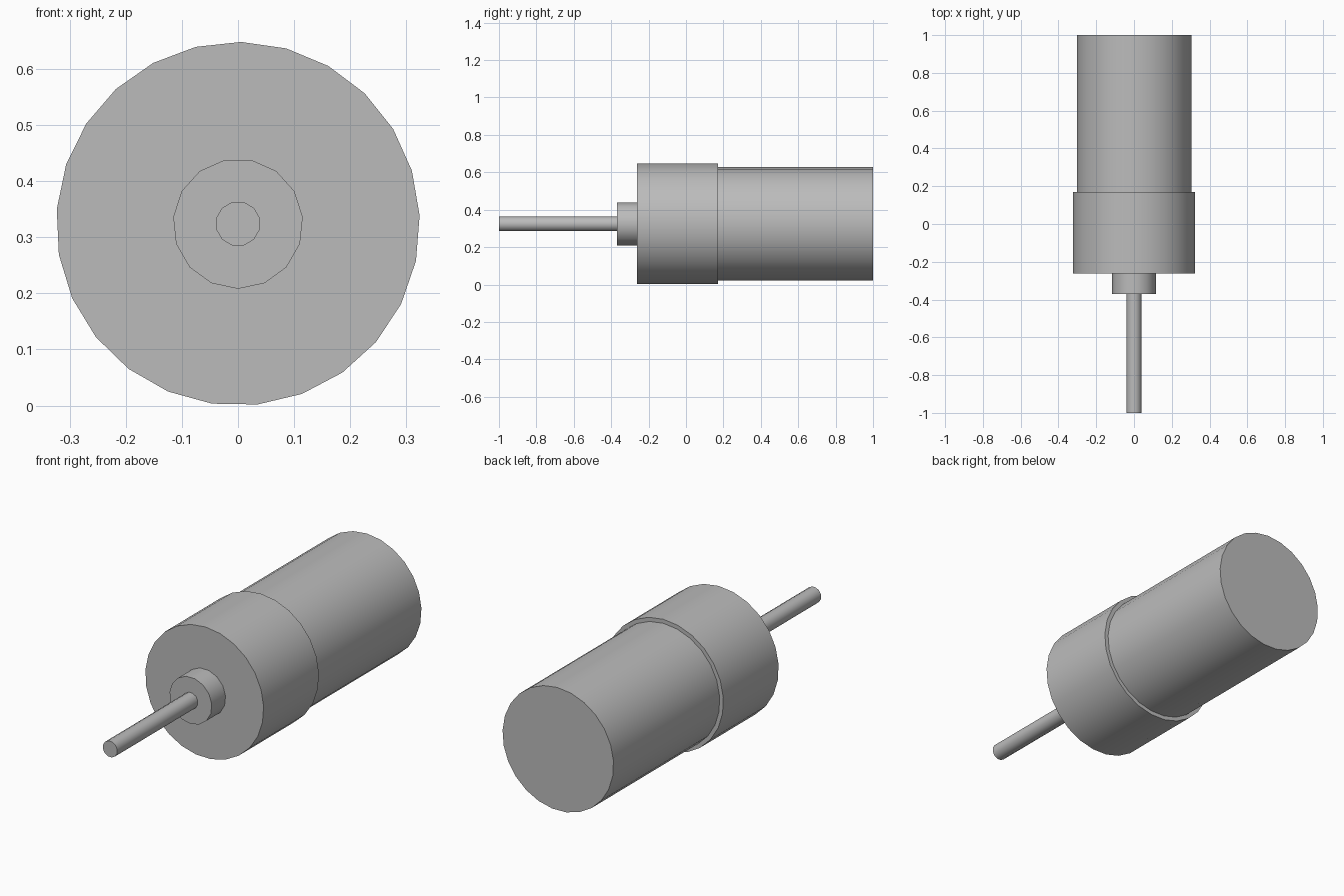
import bpy
import bmesh
import math
from mathutils import Matrix

cube = bpy.data.objects.get("Cube")
if cube:
    bpy.data.objects.remove(cube, do_unlink=True)

AXIS_Z = 0.324

# Single plain grey
grey = bpy.data.materials.new("plain grey")
grey.use_nodes = True
colour = (0.5, 0.5, 0.5, 1.0)
grey.diffuse_color = colour
grey.node_tree.nodes["Principled BSDF"].inputs["Base Color"].default_value = colour


def cylinder(name, radius, y_front, y_back, sides, start_deg):
    """Capped cylinder along y; start_deg is the angle of one corner seen from the front."""
    bm = bmesh.new()
    bmesh.ops.create_circle(bm, cap_ends=True, radius=radius, segments=sides)
    # Blender's circle begins on +y: bring that corner to +x, then to the wanted angle
    bmesh.ops.rotate(bm, verts=bm.verts, matrix=Matrix.Rotation(math.radians(start_deg - 90), 3, "Z"))
    bmesh.ops.rotate(bm, verts=bm.verts, matrix=Matrix.Rotation(math.radians(90), 3, "X"))
    side = bmesh.ops.extrude_face_region(bm, geom=bm.faces[:], use_keep_orig=True)
    moved = [v for v in side["geom"] if isinstance(v, bmesh.types.BMVert)]
    bmesh.ops.translate(bm, verts=moved, vec=(0, y_back - y_front, 0))
    bmesh.ops.translate(bm, verts=bm.verts, vec=(0, y_front, AXIS_Z))
    bmesh.ops.recalc_face_normals(bm, faces=bm.faces)
    mesh = bpy.data.meshes.new(name)
    bm.to_mesh(mesh)
    bm.free()
    mesh.materials.append(grey)
    obj = bpy.data.objects.new(name, mesh)
    bpy.context.collection.objects.link(obj)
    # Smooth walls, sharp rims
    bpy.ops.object.select_all(action="DESELECT")
    obj.select_set(True)
    bpy.context.view_layer.objects.active = obj
    bpy.ops.object.shade_smooth_by_angle(angle=math.radians(40))
    return obj


# Output shaft, bearing boss, gearbox collar and motor barrel, front to back
cylinder("shaft", 0.04, -1.0, -0.37, 12, 75)
cylinder("bearing_boss", 0.116, -0.37, -0.262, 15, 78)
cylinder("gearbox_collar", 0.324, -0.262, 0.17, 25, 89)
cylinder("motor_barrel", 0.304, 0.17, 1.0, 25, 89)
